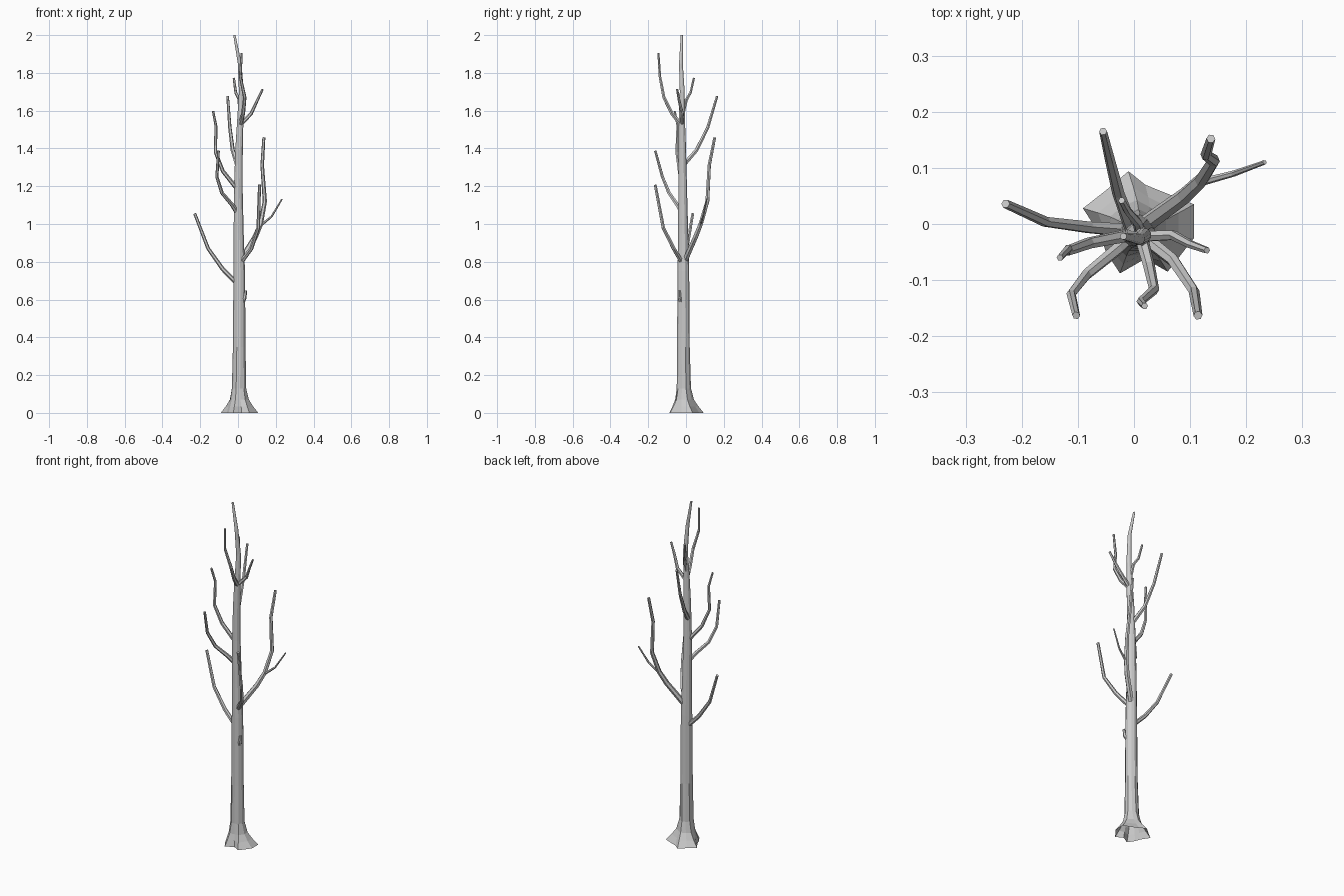
import bpy, bmesh, math
from mathutils import Vector


def finish(name, bm):
    bmesh.ops.recalc_face_normals(bm, faces=bm.faces)
    mesh = bpy.data.meshes.new(name)
    bm.to_mesh(mesh)
    bm.free()
    obj = bpy.data.objects.new(name, mesh)
    bpy.context.collection.objects.link(obj)
    return obj


def skin(name, rings, cap_start=True):
    """Join equal-sized vertex rings into a flat-shaded tube."""
    bm = bmesh.new()
    loops = [[bm.verts.new(p) for p in ring] for ring in rings]
    n = len(loops[0])
    for a, b in zip(loops, loops[1:]):
        for i in range(n):
            j = (i + 1) % n
            bm.faces.new((a[i], a[j], b[j], b[i]))
    if cap_start:
        bm.faces.new(loops[0][::-1])
    bm.faces.new(loops[-1])
    return finish(name, bm)


def branch(name, path, r0, r1, sides=6):
    """Tapered low-poly tube following a bent path."""
    pts = [Vector(p) for p in path]
    last = len(pts) - 1
    side, rings = Vector((1, 0, 0.01)), []
    for k, p in enumerate(pts):
        d = Vector((0, 0, 0))
        if k > 0:
            d += (p - pts[k - 1]).normalized()
        if k < last:
            d += (pts[k + 1] - p).normalized()
        d.normalize()
        u = (side - d * side.dot(d)).normalized()
        v = d.cross(u)
        side = u
        r = r0 + (r1 - r0) * k / last
        rings.append([p + r * (math.cos(a) * u + math.sin(a) * v)
                      for a in (2 * math.pi * i / sides for i in range(sides))])
    return skin(name, rings)


# Trunk: irregular root outline, open below, blending up into a slender stem
roots = [(.107, .035), (.02, .07), (-.01, .094), (-.05, .06), (-.091, .028), (-.06, -.02),
         (-.05, -.05), (-.025, -.088), (.02, -.062), (.06, -.085), (.107, -.025)]
# z, centre x, centre y, radius, share of root outline
stem = [(0, .005, -.012, .045, 1), (.035, .005, -.012, .043, .55), (.07, .005, -.012, .040, .22),
        (.13, .005, -.013, .036, .05), (.35, .007, -.014, .034, 0), (.75, .007, -.014, .031, 0),
        (.95, .004, -.015, .027, 0), (1.2, .002, -.018, .023, 0), (1.4, .006, -.02, .020, 0),
        (1.54, .012, -.022, .017, 0), (1.7, .018, -.02, .013, 0), (1.85, .009, -.027, .010, 0),
        (2.0, -.019, -.022, .006, 0)]
rings = []
for z, cx, cy, r, f in stem:
    ring = []
    for i, (bx, by) in enumerate(roots):
        a = math.radians(18) + 2 * math.pi * i / len(roots)
        ring.append((f * bx + (1 - f) * (cx + r * math.cos(a)),
                     f * by + (1 - f) * (cy + r * math.sin(a)), z))
    rings.append(ring)
skin("trunk", rings, cap_start=False)

# Branches, lowest first
R0, R1 = .013, .008
branch("low_left_branch", [(0, -.012, .68), (-.08, -.006, .76), (-.158, .004, .87),
                           (-.229, .036, 1.055)], R0, R1)
branch("low_right_branch", [(.01, -.008, .80), (.09, .05, .93), (.12, .078, 1.0),
                            (.142, .113, 1.12), (.128, .123, 1.31), (.137, .152, 1.458)], .016, R1)
branch("right_twig", [(.118, .074, .99), (.178, .09, 1.04), (.233, .11, 1.132)], .007, .004)
branch("low_front_branch", [(.01, -.018, .79), (.07, -.065, .87), (.107, -.12, .98),
                            (.114, -.163, 1.208)], R0, R1)
branch("mid_front_branch", [(-.005, -.02, 1.06), (-.03, -.045, 1.10), (-.085, -.09, 1.165),
                            (-.112, -.125, 1.25), (-.103, -.163, 1.388)], R0, .007)
branch("mid_left_branch", [(0, -.018, 1.18), (-.08, -.034, 1.28), (-.119, -.048, 1.38),
                           (-.117, -.044, 1.52), (-.132, -.06, 1.598)], .012, .006)
branch("back_branch", [(-.002, -.015, 1.31), (-.028, .055, 1.39), (-.043, .115, 1.51),
                       (-.055, .165, 1.677)], R0, .007)
branch("high_right_branch", [(.008, -.022, 1.52), (.07, -.02, 1.585), (.1, -.036, 1.65),
                             (.13, -.047, 1.713)], .011, .006)
branch("high_front_branch", [(.012, -.02, 1.52), (.027, -.075, 1.585), (.036, -.117, 1.67),
                             (.012, -.138, 1.78), (.019, -.146, 1.904)], .012, .006)
branch("high_back_branch", [(.012, -.02, 1.57), (.006, .003, 1.66), (-.012, .024, 1.695),
                            (-.022, .042, 1.773)], .010, .006)

# Broken stub on the lower trunk
branch("broken_stub", [(.02, -.02, .575), (.036, -.034, .61), (.041, -.036, .648)], .012, .007, 5)
